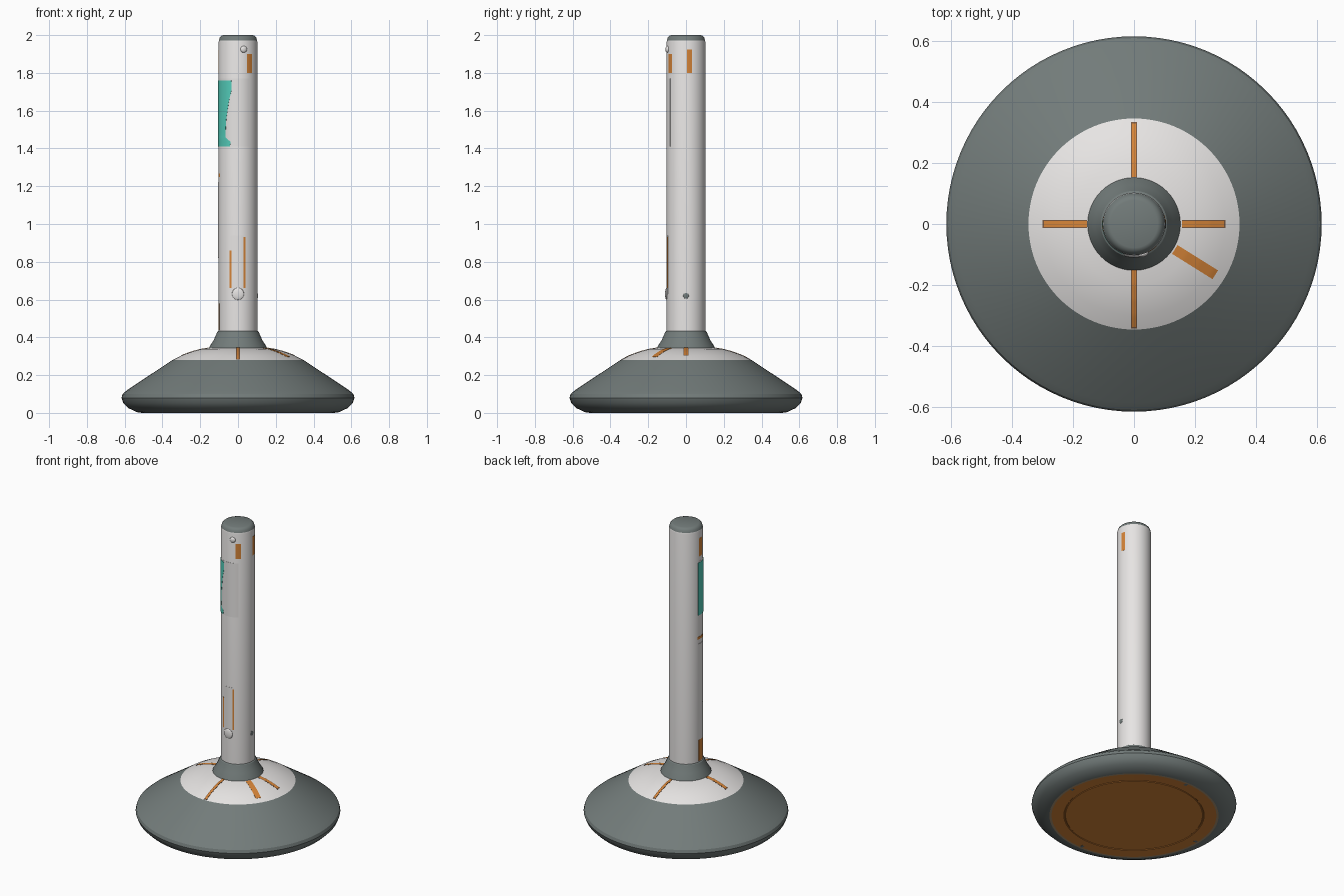
import bpy, bmesh, math

if "Cube" in bpy.data.objects:
    bpy.data.objects.remove(bpy.data.objects["Cube"])


def material(name, rgb):
    m = bpy.data.materials.new(name)
    m.diffuse_color = (*rgb, 1)
    m.use_nodes = True
    m.node_tree.nodes["Principled BSDF"].inputs["Base Color"].default_value = m.diffuse_color
    return m


GREY = material("slate grey", (0.17, 0.20, 0.195))
WHITE = material("off white", (0.85, 0.83, 0.82))
ORANGE = material("orange", (0.68, 0.235, 0.04))
BROWN = material("dark brown", (0.20, 0.10, 0.05))
TEAL = material("teal", (0.09, 0.62, 0.50))
TAN = material("tan", (0.42, 0.30, 0.18))


def finish(name, bm, mat, angle=30):
    bmesh.ops.remove_doubles(bm, verts=bm.verts, dist=1e-5)
    bmesh.ops.recalc_face_normals(bm, faces=bm.faces)
    me = bpy.data.meshes.new(name)
    bm.to_mesh(me)
    bm.free()
    me.materials.append(mat)
    ob = bpy.data.objects.new(name, me)
    bpy.context.collection.objects.link(ob)
    bpy.ops.object.select_all(action='DESELECT')
    ob.select_set(True)
    bpy.context.view_layer.objects.active = ob
    bpy.ops.object.shade_smooth_by_angle(angle=math.radians(angle))
    return ob


def lathe(name, profile, mat, steps=96):
    """Spin (radius, height) points around z."""
    bm = bmesh.new()
    vs = [bm.verts.new((r, 0, z)) for r, z in profile]
    es = [bm.edges.new(p) for p in zip(vs, vs[1:])]
    bmesh.ops.spin(bm, geom=vs + es, cent=(0, 0, 0), axis=(0, 0, 1),
                   angle=math.tau, steps=steps, use_duplicate=False)
    return finish(name, bm, mat)


def slab(name, point, mat, nu, nv, depth):
    """Closed thin plate; point(u, v, lift) gives the surface."""
    bm = bmesh.new()
    layers = [[[bm.verts.new(point(i / nu, j / nv, h)) for j in range(nv + 1)]
               for i in range(nu + 1)] for h in (-0.004, depth)]
    for g in layers:
        for i in range(nu):
            for j in range(nv):
                bm.faces.new((g[i][j], g[i + 1][j], g[i + 1][j + 1], g[i][j + 1]))
    rim = [e for e in bm.edges if e.is_boundary]
    bmesh.ops.bridge_loops(bm, edges=rim)
    return finish(name, bm, mat)


POLE_R = 0.103


def pole_plate(name, a0, a1, z0, z1, mat, lift=0.001, edge=None):
    """Curved plate on the pole between two azimuths in degrees."""
    def point(u, v, h):
        end = edge(v) if edge else a1
        a = math.radians(a0 + (end - a0) * u)
        r = POLE_R + h
        return (r * math.cos(a), r * math.sin(a), z0 + (z1 - z0) * v)
    return slab(name, point, mat, max(2, int((a1 - a0) / 4)), 14 if edge else 1, lift)


DOME = [(0.347, 0.28), (0.30, 0.304), (0.25, 0.323), (0.20, 0.337), (0.145, 0.346)]


def dome_z(r):
    for (r0, z0), (r1, z1) in zip(DOME, DOME[1:]):
        if r >= r1:
            return z0 + (z1 - z0) * (r - r0) / (r1 - r0)
    return DOME[-1][1]


def dome_strip(name, deg, r0, r1, width, mat, lift):
    """Radial strip following the dome."""
    c, s = math.cos(math.radians(deg)), math.sin(math.radians(deg))

    def point(u, v, h):
        r, t = r0 + (r1 - r0) * u, (v - 0.5) * width
        return (r * c - t * s, r * s + t * c, dome_z(math.hypot(r, t)) + h)
    return slab(name, point, mat, 20, 2, lift)


# Base, underside, dome, collar, pole and cap
lathe("base", [(0.51, 0.0), (0.535, 0.004), (0.58, 0.025), (0.607, 0.052),
               (0.617, 0.08), (0.611, 0.10), (0.588, 0.12), (0.347, 0.28)], GREY)
lathe("underside", [(0, 0.002), (0.413, 0.002), (0.416, 0.005), (0.420, 0.005),
                    (0.423, 0.002), (0.497, 0.0)], ORANGE)
lathe("underside_rim", [(0.497, 0.0), (0.51, 0.0)], TAN)
lathe("dome", DOME, WHITE)
lathe("collar", [(0.153, 0.343), (0.150, 0.352), (0.129, 0.385), (0.109, 0.43),
                 (0.100, 0.436)], GREY)
lathe("pole", [(POLE_R, 0.43), (POLE_R, 1.962), (0.101, 1.972)], WHITE, 64)
lathe("cap", [(0.101, 1.972), (0.097, 1.986), (0.088, 1.996), (0.078, 2.0),
              (0, 2.0)], GREY, 64)

# Radial slots on the dome, each an orange bar with a dark rim
for deg, r0, r1, w in ((0, 0.157, 0.30, 0.027), (90, 0.155, 0.335, 0.02),
                       (180, 0.155, 0.30, 0.027), (270, 0.152, 0.343, 0.02)):
    dome_strip("slot_rim", deg, r0, r1, w, BROWN, 0.0008)
    dome_strip("slot_bar", deg, r0, r1 - 0.004, w - 0.008, ORANGE, 0.0016)
dome_strip("dome_stripe", -32, 0.158, 0.315, 0.034, ORANGE, 0.001)

# Raised upper panel with a ragged teal patch
pole_plate("upper_panel", 170, 306, 1.41, 1.77, WHITE, 0.001)


def teal_edge(v):
    pts = [(0, 246), (0.08, 248), (0.14, 230), (0.4, 233), (0.7, 243), (0.85, 251), (1, 250)]
    for (v0, a0), (v1, a1) in zip(pts, pts[1:]):
        if v <= v1:
            return a0 + (a1 - a0) * (v - v0) / (v1 - v0)
    return pts[-1][1]


pole_plate("teal_patch", 170, 250, 1.41, 1.76, TEAL, 0.002, teal_edge)

# Orange marks around the pole
for a0, a1, z0, z1 in ((297, 315, 1.80, 1.90), (3, 18, 1.80, 1.925),
                       (174, 193, 1.80, 1.92), (173, 197, 0.44, 0.58),
                       (167, 204, 1.25, 1.267)):
    pole_plate("orange_mark", a0, a1, z0, z1, ORANGE)

# Front handle panel with orange edges, and side panel
pole_plate("front_panel", 248, 291, 0.63, 0.94, WHITE, 0.001)
pole_plate("front_edge_left", 245, 251, 0.66, 0.86, ORANGE, 0.002)
pole_plate("front_edge_right", 286, 292, 0.66, 0.93, ORANGE, 0.002)
pole_plate("side_panel", 172, 204, 0.82, 1.22, WHITE, 0.002)


# Small knobs and a button on the pole
def knob(name, deg, z, r, mat, stick):
    bm = bmesh.new()
    bmesh.ops.create_uvsphere(bm, u_segments=16, v_segments=10, radius=1)
    a = math.radians(deg)
    ob = finish(name, bm, mat)
    ob.scale = (stick, r, r)
    ob.rotation_euler.z = a
    ob.location = (POLE_R * math.cos(a), POLE_R * math.sin(a), z)


knob("front_knob", 270, 0.63, 0.032, WHITE, 0.008)
knob("top_knob", 287, 1.925, 0.018, WHITE, 0.010)
knob("side_button", 0, 0.62, 0.015, GREY, 0.003)

# Dark ticks under the rim
for k in range(4):
    a = k * math.pi / 2

    def tick(u, v, h, a=a):
        r, t = 0.475 + 0.03 * u, (v - 0.5) * 0.02
        return (r * math.cos(a) - t * math.sin(a),
                r * math.sin(a) + t * math.cos(a), 0.0 if h < 0 else h)
    slab("rim_tick", tick, GREY, 1, 1, 0.004)
